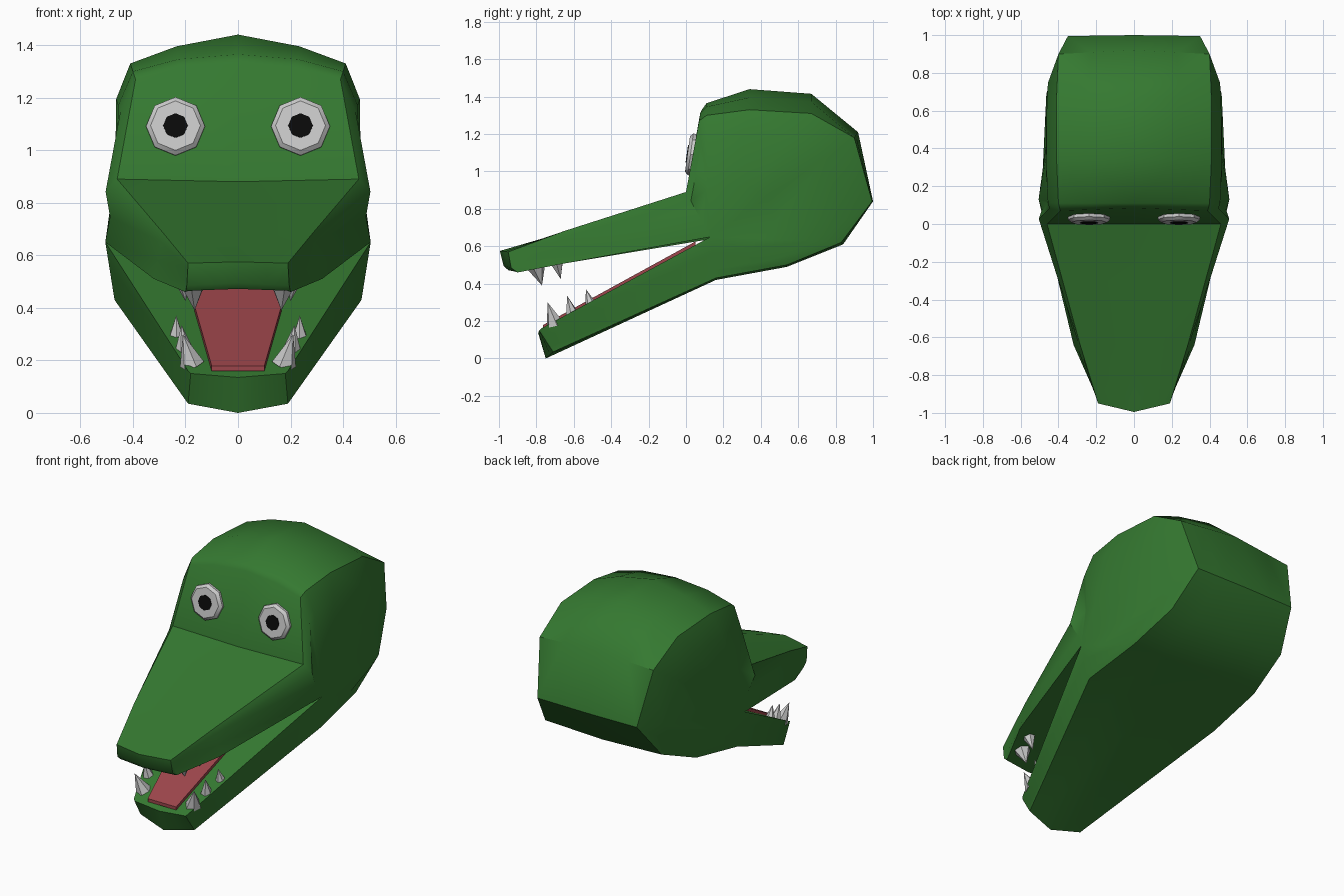
import bpy, bmesh, math
from mathutils import Vector as V, Matrix

if "Cube" in bpy.data.objects:
    bpy.data.objects.remove(bpy.data.objects["Cube"])

def material(name, rgb):
    m = bpy.data.materials.new(name)
    m.diffuse_color = (*rgb, 1)
    m.use_nodes = True
    m.node_tree.nodes["Principled BSDF"].inputs["Base Color"].default_value = m.diffuse_color
    return m

green = material("skin_green", (0.035, 0.19, 0.03))
red = material("tongue_red", (0.33, 0.06, 0.07))
black = material("pupil_black", (0.003, 0.003, 0.003))

def finish(bm, name, mat=None, angle=40):
    bmesh.ops.remove_doubles(bm, verts=bm.verts, dist=0.0005)
    bmesh.ops.recalc_face_normals(bm, faces=bm.faces)
    me = bpy.data.meshes.new(name)
    bm.to_mesh(me)
    bm.free()
    ob = bpy.data.objects.new(name, me)
    bpy.context.collection.objects.link(ob)
    if mat:
        me.materials.append(mat)
    bpy.ops.object.select_all(action='DESELECT')
    ob.select_set(True)
    bpy.context.view_layer.objects.active = ob
    bpy.ops.object.shade_smooth_by_angle(angle=math.radians(angle))
    return ob

# Head skin: stations run from snout tip over the skull to the chin.
# Each: centre (y, z), shoulder (x, y, z), lip point
K = (0.505, 0.13, 0.65)          # mouth corner
UP, MID, LOW = (0.2, -0.90, 0.46), (0.32, -0.64, 0.51), (0.19, -0.775, 0.16)
stations = [
    ((-0.95, 0.472), (0.19, -0.915, 0.465), UP),
    ((-0.975, 0.495), (0.195, -0.935, 0.485), UP),
    ((-0.995, 0.575), (0.19, -0.95, 0.57), UP),
    ((-0.64, 0.67), (0.285, -0.64, 0.685), MID),
    ((0.0, 0.88), (0.46, 0.0, 0.89), K),
    ((0.085, 1.33), (0.39, 0.07, 1.27), K),
    ((0.11, 1.365), (0.40, 0.11, 1.30), K),
    ((0.34, 1.44), (0.41, 0.34, 1.33), K),
    ((0.67, 1.415), (0.41, 0.67, 1.31), K),
    ((0.92, 1.21), (0.40, 0.90, 1.18), K),
    ((1.0, 0.84), (0.35, 0.995, 0.84), K),
    ((0.84, 0.61), (0.41, 0.83, 0.62), K),
    ((0.54, 0.49), (0.45, 0.54, 0.50), K),
    ((0.16, 0.42), (0.47, 0.16, 0.43), K),
    ((-0.75, 0.0), (0.19, -0.71, 0.035), LOW),
    ((-0.79, 0.135), (0.18, -0.785, 0.15), LOW),
]

def station_points(c, s, l):
    c, s, l = V((0, *c)), V(s), V(l)
    bulge = 0.035 if l.x > 0.5 and s.z > 0.55 else 0
    t1 = s.lerp(l, 0.2) + V((bulge, 0, 0))
    m = c.lerp(s, 0.57) + V((0, 0, 0.018 if c.z > 1.3 else 0))
    return [c, m, s, t1, s.lerp(l, 0.6), l]

rows = [station_points(*s) for s in stations]
back = V((0, 0.14, 0.64))
palate_mid = V((0, -0.64, 0.54))
polys = []
for a, b in zip(rows, rows[1:]):
    polys += [[a[i], a[i + 1], b[i + 1], b[i]] for i in range(5)]
# mouth roof and floor
polys.append(rows[0] + [V(MID), palate_mid])
polys.append([V(MID), V(K), back, palate_mid])
polys.append(rows[-1] + [V(K), back])

bm = bmesh.new()
for side in (1, -1):
    for p in polys:
        pts = []
        for q in p:
            if not any((q - r).length < 0.0005 for r in pts):
                pts.append(q)
        if len(pts) > 2:
            bm.faces.new([bm.verts.new((q.x * side, q.y, q.z)) for q in pts])
finish(bm, "head", green, 42)

# Tongue: thin plate lying on the mouth floor
bm = bmesh.new()
outline = [(0.1, -0.765), (0.165, -0.35), (0.2, 0.05)]
outline += [(-x, y) for x, y in reversed(outline)]
f = bm.faces.new([bm.verts.new((x, y, 0.165 + (y + 0.79) * 0.548)) for x, y in outline])
ex = bmesh.ops.extrude_face_region(bm, geom=[f])
for v in ex['geom']:
    if isinstance(v, bmesh.types.BMVert):
        v.co.z -= 0.02
finish(bm, "tongue", red, 30)

# Eyes: eight-sided discs with chamfered rims, and pupils
def disc(name, x, rings, mat):
    bm = bmesh.new()
    tilt = Matrix.Translation((x, 0.012, 1.093)) @ Matrix.Rotation(math.radians(-8), 4, 'X')
    loops = [[bm.verts.new(tilt @ V((r * math.cos(k * math.pi / 4), d, r * math.sin(k * math.pi / 4))))
              for k in range(8)] for r, d in rings]
    for a, b in zip(loops, loops[1:]):
        for k in range(8):
            bm.faces.new((a[k], a[(k + 1) % 8], b[(k + 1) % 8], b[k]))
    bm.faces.new(loops[0])
    bm.faces.new(loops[-1])
    finish(bm, name, mat, 35)

# Teeth: five-sided cones from base to tip
def tooth(name, base, tip, r):
    base, tip = V(base), V(tip)
    axis = tip - base
    bm = bmesh.new()
    mat = Matrix.Translation((base + tip) / 2) @ axis.to_track_quat('Z', 'Y').to_matrix().to_4x4()
    bmesh.ops.create_cone(bm, cap_ends=True, segments=6, radius1=r, radius2=0,
                          depth=axis.length, matrix=mat)
    finish(bm, name, None, 50)

teeth = [
    ("lower_tooth_front", (0.175, -0.70, 0.185), (0.21, -0.74, 0.30), 0.048),
    ("lower_tooth_middle", (0.205, -0.61, 0.24), (0.215, -0.635, 0.335), 0.035),
    ("lower_tooth_back", (0.235, -0.51, 0.29), (0.235, -0.535, 0.37), 0.03),
    ("upper_tooth_front", (0.17, -0.80, 0.49), (0.165, -0.77, 0.39), 0.05),
    ("upper_tooth_back", (0.21, -0.69, 0.51), (0.2, -0.67, 0.425), 0.036),
]
for side, tag in ((1, "left"), (-1, "right")):
    disc("eye_" + tag, side * 0.238, [(0.095, -0.004), (0.112, 0.012), (0.112, 0.06)], None)
    disc("pupil_" + tag, side * 0.238, [(0.047, -0.008), (0.047, 0.01)], black)
    for name, b, t, r in teeth:
        tooth(name + "_" + tag, (b[0] * side, *b[1:]), (t[0] * side, *t[1:]), r)
